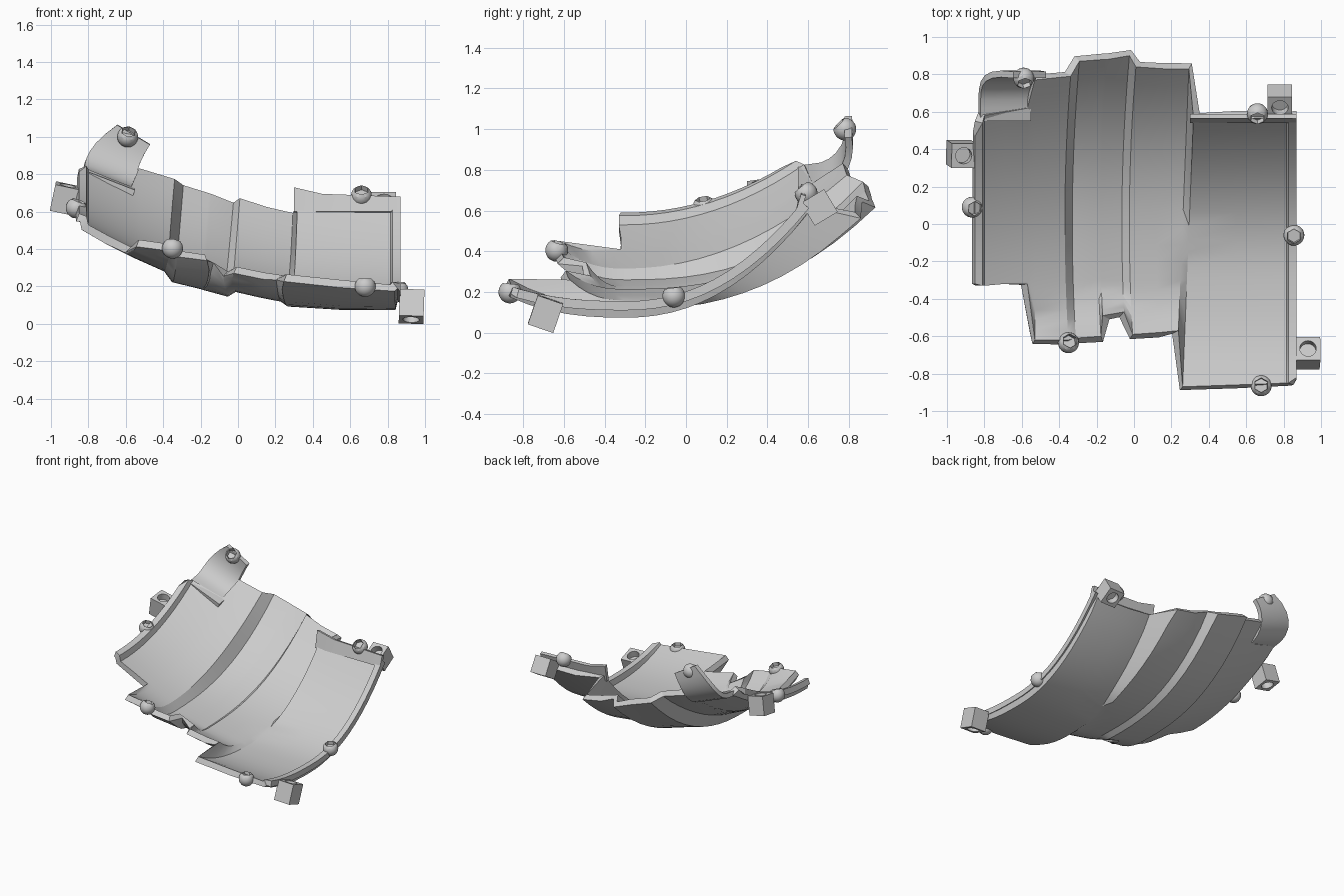
import bpy, math
from math import radians, cos, sin, pi

if "Cube" in bpy.data.objects:
    bpy.data.objects.remove(bpy.data.objects["Cube"], do_unlink=True)

GREY = (0.6, 0.6, 0.6, 1)
grey = bpy.data.materials.new("plain grey")
grey.use_nodes = True
grey.diffuse_color = GREY
grey.node_tree.nodes["Principled BSDF"].inputs["Base Color"].default_value = GREY


def make_object(name, verts, faces, thickness=0):
    mesh = bpy.data.meshes.new(name)
    mesh.from_pydata(verts, [], faces)
    mesh.materials.append(grey)
    obj = bpy.data.objects.new(name, mesh)
    bpy.context.collection.objects.link(obj)
    bpy.ops.object.select_all(action="DESELECT")
    obj.select_set(True)
    bpy.context.view_layer.objects.active = obj
    if thickness:
        mod = obj.modifiers.new("thickness", "SOLIDIFY")
        mod.thickness = thickness
        mod.offset = -1
        bpy.ops.object.modifier_apply(modifier=mod.name)
    bpy.ops.object.shade_smooth_by_angle(angle=radians(24))
    return obj


def sheet(name, columns, thickness):
    """Skin a list of equally long columns of points, then thicken it."""
    n = len(columns[0])
    verts = [p for col in columns for p in col]
    faces = [(i * n + j, (i + 1) * n + j, (i + 1) * n + j + 1, i * n + j + 1)
             for i in range(len(columns) - 1) for j in range(n - 1)]
    return make_object(name, verts, faces, thickness)


def turned(name, rings, loc, rot):
    """Stack rings of (apothem, height, sides) and cap them; sides 0 is a circle."""
    n = 24
    verts, faces = [], []
    for size, z, sides in rings:
        for k in range(n):
            a = 2 * pi * k / n
            r = size
            if sides:
                w = 2 * pi / sides
                r /= cos((a + w / 2) % w - w / 2)
            verts.append((r * cos(a), r * sin(a), z))
    m = len(rings)
    for i in range(m - 1):
        a, b = i * n, (i + 1) * n
        for k in range(n):
            l = (k + 1) % n
            faces.append((a + k, a + l, b + l, b + k))
    faces.append(tuple(reversed(range(n))))
    faces.append(tuple(range((m - 1) * n, m * n)))
    obj = make_object(name, verts, faces)
    obj.location = loc
    obj.rotation_euler = [radians(d) for d in rot]
    return obj


# Main curved shell, panel by panel with the power of each panel's back curve;
# columns hold x, front y, back y, floor height, back curve, front rise
BEND = -0.3
panels = [
    (2.05, [(-0.85, -0.32, 0.47, 0.59, 0.38, 0), (-0.81, -0.33, 0.54, 0.575, 0.385, 0),
            (-0.80, -0.33, 0.58, 0.53, 0.385, 0), (-0.69, -0.32, 0.60, 0.47, 0.385, 0),
            (-0.57, -0.32, 0.62, 0.41, 0.385, 0), (-0.53, -0.62, 0.77, 0.39, 0.385, 0.06),
            (-0.37, -0.62, 0.79, 0.315, 0.385, 0.11)]),
    (2.6, [(-0.33, -0.61, 0.87, 0.26, 0.32, 0.13), (-0.195, -0.60, 0.88, 0.23, 0.305, 0.14),
           (-0.18, -0.49, 0.88, 0.225, 0.305, 0.12), (-0.065, -0.47, 0.90, 0.19, 0.285, 0.09),
           (-0.025, -0.59, 0.84, 0.215, 0.325, 0.09), (0.12, -0.58, 0.83, 0.185, 0.32, 0.09),
           (0.26, -0.57, 0.83, 0.16, 0.315, 0.1)]),
    (2.2, [(0.295, -0.87, 0.57, 0.135, 0.69, 0.13), (0.55, -0.86, 0.57, 0.12, 0.68, 0.115),
           (0.815, -0.85, 0.57, 0.11, 0.68, 0.1), (0.825, -0.85, 0.57, 0.155, 0.66, 0.07),
           (0.87, -0.82, 0.57, 0.155, 0.66, 0.06)]),
]


def bowed(x, y):
    """Panel seams bow to the left; the last seam leans instead."""
    if -0.4 < x < 0.2:
        return x + 0.05 * y * y
    return x + 0.04 * y if 0.2 < x < 0.4 else x


columns = []
for power, panel in panels:
    for x, front, back, floor, curve, rise in panel:
        col = []
        for j in range(6):
            s = 1 - j / 6
            y = BEND + (front - BEND) * s
            col.append((bowed(x, y), y, floor + rise * s ** 2.5))
        for j in range(13):
            t = (back - BEND) * j / 12
            y = BEND + t
            col.append((bowed(x, y), y, floor + curve * t ** power))
        columns.append(col)
sheet("curved_shell", columns, 0.045)

# Curled scoop at the back right corner
scoop = []
for x, z, taper in ((-0.82, 0.83, 0.11), (-0.55, 0.725, 0.05)):
    col = [(x, 0.55, z - 0.01)]
    for a in [radians(d) for d in range(0, 106, 15)]:
        lift = 1 - cos(a)
        col.append((x + taper * lift ** 2, 0.62 + 0.165 * sin(a), z + 0.185 * lift))
    scoop.append(col)
sheet("back_scoop", scoop, 0.035)

# Upright lip behind the left panel
lip = [(0.30, 0.73), (0.45, 0.695), (0.87, 0.68)]
sheet("back_lip", [[(x, 0.54, 0.60), (x, 0.565, z)] for x, z in lip], 0.025)

# Domed bolts with hexagonal sockets
R = 0.056
dome = [(R * sin(a), -R * cos(a), 0)
        for a in [radians(d) for d in range(8, 136, 16)]]
socket = [(0.034, R * 0.72, 6), (0.032, R * 0.2, 6)]
bolts = {
    "scoop_bolt": ((-0.59, 0.78, 1.0), (45, 10, 0)),
    "right_edge_bolt": ((-0.865, 0.09, 0.62), (10, 20, 0)),
    "front_right_bolt": ((-0.35, -0.635, 0.405), (-15, 10, 0)),
    "back_left_bolt": ((0.66, 0.59, 0.685), (40, 0, 0)),
    "left_edge_bolt": ((0.855, -0.06, 0.18), (8, 0, 0)),
    "front_left_bolt": ((0.68, -0.865, 0.2), (-5, 0, 0)),
}
for name, (loc, rot) in bolts.items():
    turned(name, dome + socket, loc, rot)

# Square mounting lugs with round sockets: place, tilt, half height
W, HOLE, DEPTH = 0.066, 0.044, 0.05
lugs = {
    "right_lug": ((-0.925, 0.375, 0.67), (8, 12, 0), 0.072),
    "back_left_lug": ((0.78, 0.655, 0.615), (31, 0, 0), 0.065),
    "front_left_lug": ((0.928, -0.69, 0.093), (-19, 2, 0), 0.075),
}
for name, (loc, rot, h) in lugs.items():
    rings = [(HOLE, DEPTH - h, 0), (HOLE, -h, 0), (W, -h, 4),
             (W, h, 4), (HOLE, h, 0), (HOLE, h - DEPTH, 0)]
    turned(name, rings, loc, rot)
